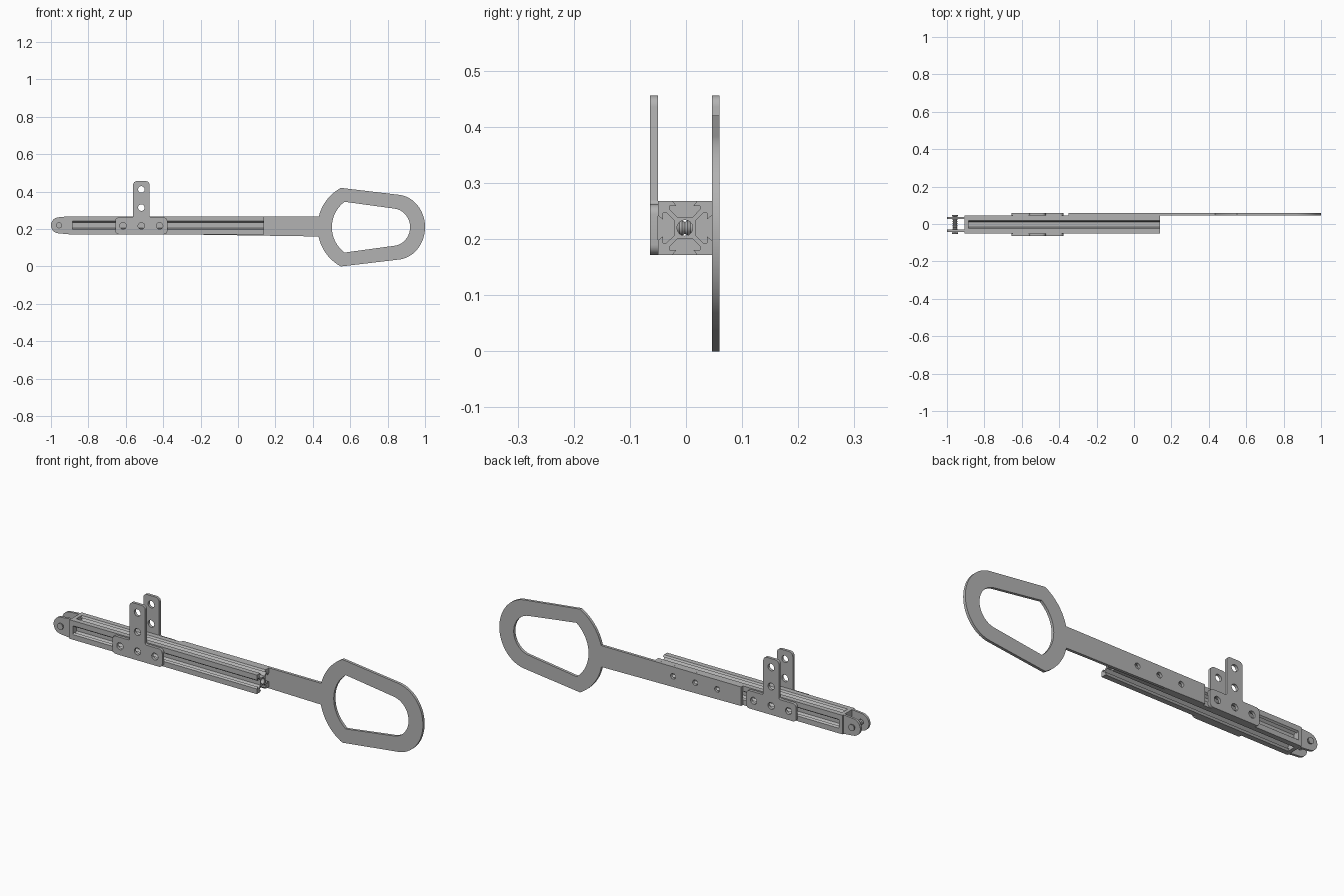
import bpy, bmesh
from math import sin, cos, pi, radians
from mathutils import Matrix, Vector

cube = bpy.data.objects.get("Cube")
if cube:
    bpy.data.objects.remove(cube, do_unlink=True)

metal = bpy.data.materials.new("grey_metal")
metal.use_nodes = True
GREY = (0.45, 0.45, 0.45, 1)
metal.diffuse_color = GREY
metal.node_tree.nodes["Principled BSDF"].inputs["Base Color"].default_value = GREY

ZC = 0.22    # height of the rail axis
YC = -0.002  # depth of the rail axis
HALF = 0.048  # half width of the rail
THICK = 0.014
FACE_Y = Matrix.Rotation(pi / 2, 4, 'X')                               # outline in XZ
FACE_X = Matrix.Rotation(pi / 2, 4, 'Z') @ Matrix.Rotation(pi / 2, 4, 'X')  # outline in YZ


def arc(cx, cy, rx, ry, a0, a1, n=16):
    a0, a1 = radians(a0), radians(a1)
    return [(cx + rx * cos(a0 + (a1 - a0) * i / n),
             cy + ry * sin(a0 + (a1 - a0) * i / n)) for i in range(n + 1)]


def hole(x, y, r):
    return arc(x, y, r, r, 0, 360, 24)[:-1]


def finish(name, bm):
    bmesh.ops.remove_doubles(bm, verts=bm.verts, dist=1e-5)
    bmesh.ops.recalc_face_normals(bm, faces=bm.faces)
    mesh = bpy.data.meshes.new(name)
    bm.to_mesh(mesh)
    bm.free()
    mesh.materials.clear()
    mesh.materials.append(metal)
    obj = bpy.data.objects.new(name, mesh)
    bpy.context.collection.objects.link(obj)
    bpy.ops.object.select_all(action='DESELECT')
    obj.select_set(True)
    bpy.context.view_layer.objects.active = obj
    bpy.ops.object.shade_smooth_by_angle(angle=radians(30))
    return obj


def plate(name, loops, thickness, facing, offset):
    """Extrude an outline with holes; the first loop is the outer edge."""
    curve = bpy.data.curves.new(name, 'CURVE')
    curve.dimensions = '2D'
    curve.fill_mode = 'BOTH'
    curve.extrude = thickness / 2
    for loop in loops:
        spline = curve.splines.new('POLY')
        spline.points.add(len(loop) - 1)
        for point, (x, y) in zip(spline.points, loop):
            point.co = (x, y, 0, 1)
        spline.use_cyclic_u = True
    temp = bpy.data.objects.new(name + "_outline", curve)
    bpy.context.collection.objects.link(temp)
    graph = bpy.context.evaluated_depsgraph_get()
    mesh = bpy.data.meshes.new_from_object(temp.evaluated_get(graph))
    bm = bmesh.new()
    bm.from_mesh(mesh)
    bpy.data.objects.remove(temp, do_unlink=True)
    bpy.data.meshes.remove(mesh)
    bm.transform(Matrix.Translation(Vector(offset)) @ facing)
    return finish(name, bm)


def rounded(corners):
    """Outline from (x, y, radius) corners, each rounded by a curve."""
    pts = []
    for i, (x, y, r) in enumerate(corners):
        p = Vector((x, y))
        if r == 0:
            pts.append((x, y))
            continue
        a = p + (Vector(corners[i - 1][:2]) - p).normalized() * r
        b = p + (Vector(corners[(i + 1) % len(corners)][:2]) - p).normalized() * r
        centre = a + b - p
        for k in range(7):
            t = k / 6 * pi / 2
            pts.append(tuple(centre + (a - centre) * cos(t) + (b - centre) * sin(t)))
    return pts


# Slotted rail: one side of the section, turned four times
side = [(-HALF, HALF), (-0.022, HALF), (-0.015, 0.039), (-0.027, 0.039),
        (-0.027, 0.033), (-0.0137, 0.0195)]
side += [(-a, b) for a, b in reversed(side[1:])]
section = []
for k in range(4):
    c, s = cos(-k * pi / 2), sin(-k * pi / 2)
    section += [(a * c - b * s, a * s + b * c) for a, b in side]
RAIL_START, RAIL_END, CAP_START = -0.886, 0.14, -0.905
plate("slotted_rail", [section, hole(0, 0, 0.014)], RAIL_END - RAIL_START, FACE_X,
      ((RAIL_START + RAIL_END) / 2, YC, ZC))

# End cap with two hinge ears
square = [(-HALF, -HALF), (HALF, -HALF), (HALF, HALF), (-HALF, HALF)]
plate("end_cap", [square, hole(0, 0, 0.014)], RAIL_START - CAP_START, FACE_X,
      ((RAIL_START + CAP_START) / 2, YC, ZC))
PIN_X = -0.957
ear = [(CAP_START, ZC - HALF), (CAP_START, ZC + HALF)] + arc(PIN_X, ZC, 0.043, 0.043, 95, 265, 24)
for label, sign in (("left", 1), ("right", -1)):
    plate("hinge_ear_" + label, [ear, hole(PIN_X, ZC, 0.013)], 0.012, FACE_Y,
          (0, YC + sign * 0.034, 0))

# Threaded hinge pin: a lathed profile with flared heads
profile = [(0, -0.051), (0.016, -0.051), (0.016, -0.046), (0.010, -0.038)]
ridges = 13
for i in range(ridges):
    y = -0.030 + 0.060 * i / (ridges - 1)
    profile.append((0.0135 if i % 2 else 0.0105, y))
profile += [(r, -y) for r, y in reversed(profile[:4])]
bm = bmesh.new()
verts = [bm.verts.new((PIN_X + r, YC + y, ZC)) for r, y in profile]
edges = [bm.edges.new(pair) for pair in zip(verts, verts[1:])]
bmesh.ops.spin(bm, geom=verts + edges, cent=(PIN_X, YC, ZC), axis=(0, 1, 0),
               angle=2 * pi, steps=24)
finish("hinge_pin", bm)

# T-shaped mounting brackets on both sides of the rail
TX, PITCH, HOLE_Z = -0.517, 0.0975, 0.217
tee = rounded([(TX - 0.139, 0.172, 0.018), (TX + 0.139, 0.172, 0.018),
               (TX + 0.139, 0.262, 0.018), (TX + 0.044, 0.262, 0.008),
               (TX + 0.044, 0.456, 0.02), (TX - 0.044, 0.456, 0.02),
               (TX - 0.044, 0.262, 0.008), (TX - 0.139, 0.262, 0.018)])
tee_holes = [hole(TX + i * PITCH, HOLE_Z, 0.0175) for i in (-1, 0, 1)]
tee_holes += [hole(TX, HOLE_Z + i * PITCH, 0.0175) for i in (1, 2)]
BACK_Y = YC + HALF + THICK / 2
for label, y in (("front", YC - HALF - THICK / 2), ("back", BACK_Y)):
    plate("tee_bracket_" + label, [tee] + tee_holes, THICK, FACE_Y, (0, y, 0))

# Flat paddle: straight strip joined to an open loop handle
LZ = 0.21
outer = [(-0.35, ZC - HALF), (0.437, ZC - HALF)]
outer += arc(0.664, LZ, 0.239, 0.239, 192, 241.5)
outer += arc(0.845, LZ, 0.155, 0.174, -82, 82, 40)
outer += arc(0.664, LZ, 0.239, 0.239, 118.5, 166)
outer += [(0.437, ZC + HALF), (-0.35, ZC + HALF)]
outer = [p for i, p in enumerate(outer) if i not in (1, len(outer) - 2)]
inner = arc(0.672, LZ, 0.17, 0.17, 127, 233, 24) + arc(0.825, LZ, 0.095, 0.1, -82, 82, 32)
strip_holes = [hole(x, ZC, 0.014) for x in (0.03, -0.093, -0.216)]
plate("paddle_handle", [outer, inner] + strip_holes, THICK, FACE_Y, (0, BACK_Y, 0))
